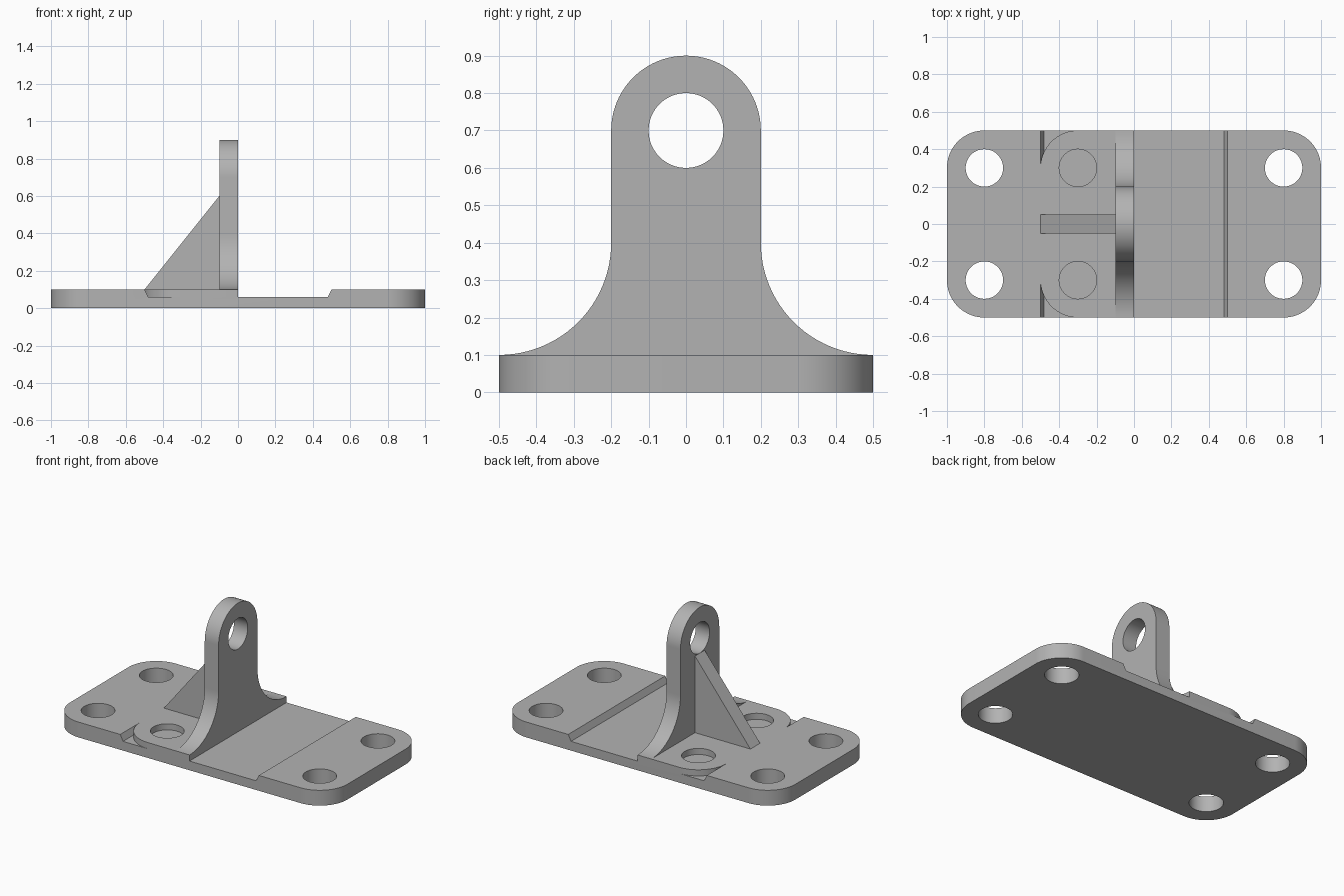
import bpy, bmesh, math
from mathutils import Vector

if "Cube" in bpy.data.objects:
    bpy.data.objects.remove(bpy.data.objects["Cube"])

steel = bpy.data.materials.new("plain_grey")
steel.diffuse_color = (0.45, 0.45, 0.45, 1)
steel.use_nodes = True
steel.node_tree.nodes["Principled BSDF"].inputs["Base Color"].default_value = steel.diffuse_color


def arc(cx, cy, r, start, end, n=24):
    """Points along an arc, angles in degrees."""
    return [(cx + r * math.cos(math.radians(start + (end - start) * i / n)),
             cy + r * math.sin(math.radians(start + (end - start) * i / n)))
            for i in range(n + 1)]


def prism(name, outline, low, high, axis):
    """Extrude a 2D outline along one axis; outline uses the other two axes."""
    def place(a, b, h):
        return {"x": Vector((h, a, b)), "y": Vector((a, h, b)), "z": Vector((a, b, h))}[axis]
    bm = bmesh.new()
    face = bm.faces.new([bm.verts.new(place(a, b, low)) for a, b in outline])
    new = bmesh.ops.extrude_face_region(bm, geom=[face])["geom"]
    shift = place(0, 0, high - low)
    bmesh.ops.translate(bm, vec=shift, verts=[v for v in new if isinstance(v, bmesh.types.BMVert)])
    bmesh.ops.recalc_face_normals(bm, faces=bm.faces)
    mesh = bpy.data.meshes.new(name)
    bm.to_mesh(mesh)
    bm.free()
    obj = bpy.data.objects.new(name, mesh)
    bpy.context.collection.objects.link(obj)
    mesh.materials.append(steel)
    return obj


def circle(cx, cy, r=0.1):
    return arc(cx, cy, r, 0, 360, 64)[:-1]


def cut(target, cutter):
    """Subtract the cutter from the target and discard it."""
    mod = target.modifiers.new("cut", "BOOLEAN")
    mod.operation, mod.solver, mod.object = "DIFFERENCE", "EXACT", cutter
    bpy.context.view_layer.objects.active = target
    bpy.ops.object.modifier_apply(modifier=mod.name)
    bpy.data.objects.remove(cutter)


# Base plate with rounded corners
base = prism("base_plate",
             arc(0.8, 0.3, 0.2, 0, 90) + arc(-0.8, 0.3, 0.2, 90, 180)
             + arc(-0.8, -0.3, 0.2, 180, 270) + arc(0.8, -0.3, 0.2, 270, 360), 0, 0.1, "z")

# Sloped channel across the plate, leaving a raised foot with rounded corners
channel = prism("channel_cutter", [(-0.48, 0.06), (0.48, 0.06), (0.52, 0.14), (-0.52, 0.14)],
                -0.6, 0.6, "y")
foot = prism("foot_keeper",
             [(0, -0.7), (0, 0.7), (-0.3, 0.7)] + arc(-0.3, 0.3, 0.2, 90, 180)
             + [(-0.6, 0.3), (-0.6, -0.3)] + arc(-0.3, -0.3, 0.2, 180, 270) + [(-0.3, -0.7)],
             0, 0.2, "z")
cut(channel, foot)
cut(base, channel)

# Corner bolt holes go through; the two foot holes are shallow pockets
for y in (-0.3, 0.3):
    for x in (-0.8, 0.8):
        cut(base, prism("bolt_cutter", circle(x, y), -0.1, 0.2, "z"))
    cut(base, prism("pocket_cutter", circle(-0.3, y), 0.06, 0.2, "z"))

# Upright lug with flared sides, round top and eye
lug = prism("upright_lug",
            arc(0.5, 0.4, 0.3, 270, 180) + arc(0, 0.7, 0.2, 0, 180, 48)
            + arc(-0.5, 0.4, 0.3, 0, -90), -0.1, 0, "x")
cut(lug, prism("eye_cutter", circle(0, 0.7), -0.2, 0.1, "x"))

# Triangular stiffening rib behind the lug
rib = prism("stiffening_rib", [(-0.5, 0.1), (-0.1, 0.1), (-0.1, 0.6)], -0.05, 0.05, "y")

# Smooth the round walls, keep hard edges
for obj in (base, lug, rib):
    bpy.ops.object.select_all(action="DESELECT")
    obj.select_set(True)
    bpy.context.view_layer.objects.active = obj
    bpy.ops.object.shade_smooth_by_angle(angle=math.radians(20))
